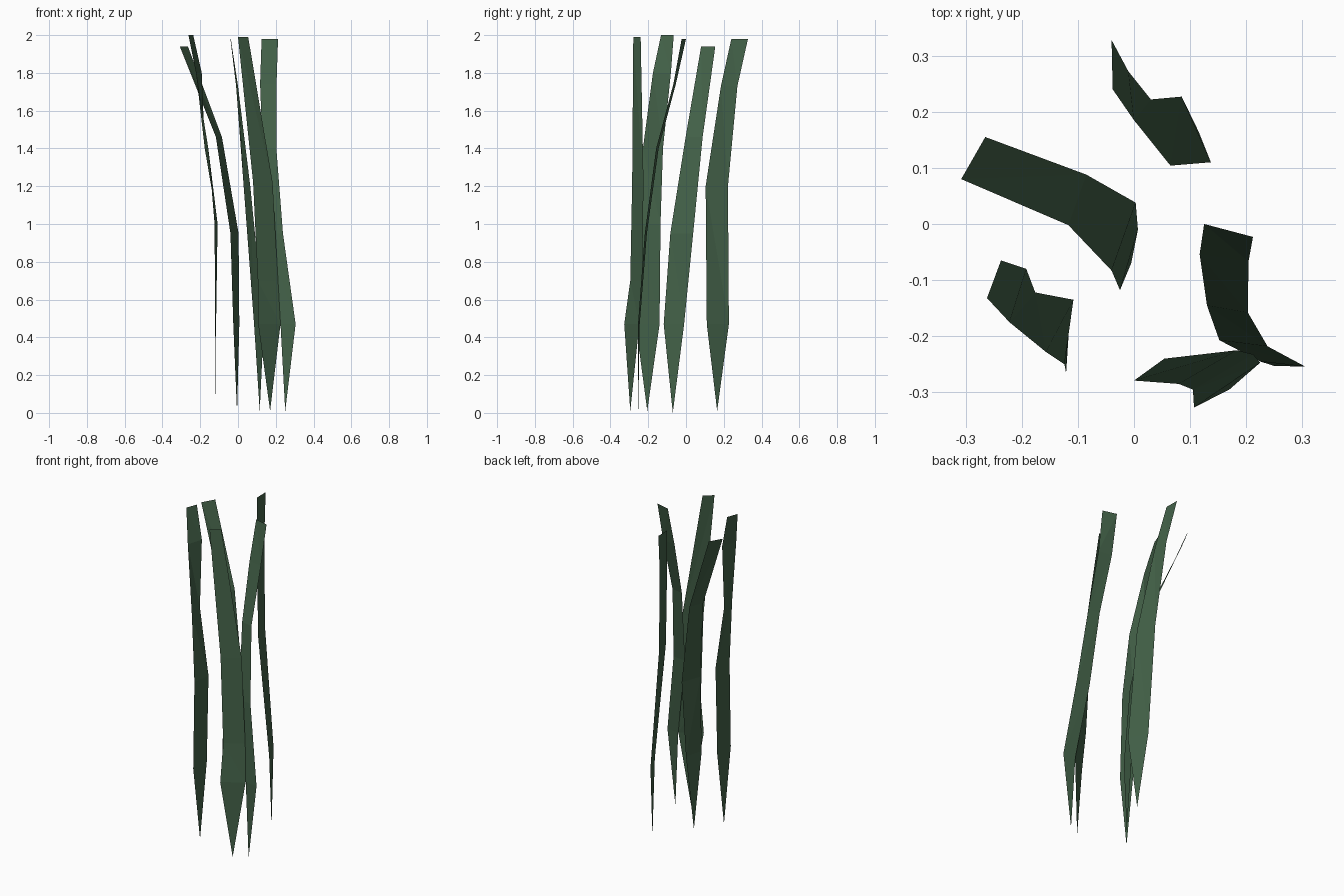
import bpy
import bmesh

# Remove the default cube
cube = bpy.data.objects.get("Cube")
if cube:
    bpy.data.objects.remove(cube, do_unlink=True)

# Single leaf colour
green = bpy.data.materials.new("dark_leaf_green")
leaf_colour = (0.055, 0.118, 0.064, 1.0)
green.diffuse_color = leaf_colour
green.use_nodes = True
shader = green.node_tree.nodes["Principled BSDF"]
shader.inputs["Base Color"].default_value = leaf_colour
shader.inputs["Roughness"].default_value = 0.9


def make_blade(name, tip, rungs):
    """Folded flat ribbon: a pointed tip, then rungs of (height, edge, edge)."""
    bm = bmesh.new()
    point = bm.verts.new(tip)
    previous = None
    for height, first, second in rungs:
        a = bm.verts.new((*first, height))
        b = bm.verts.new((*second, height))
        if previous is None:
            bm.faces.new((point, b, a))
        else:
            lower_a, lower_b = previous
            bm.faces.new((lower_a, lower_b, a))
            bm.faces.new((lower_b, b, a))
        previous = (a, b)
    mesh = bpy.data.meshes.new(name)
    bm.to_mesh(mesh)
    bm.free()
    mesh.materials.append(green)
    blade = bpy.data.objects.new(name, mesh)
    bpy.context.collection.objects.link(blade)
    return blade


# Blade at the back, leaning backward
make_blade("back_blade", (.115, .165, .01), [
    (.47, (.137, .11), (.085, .227)),
    (1.2, (.065, .104), (.03, .222)),
    (1.73, (0, .185), (-.01, .272)),
    (1.98, (-.038, .24), (-.04, .328)),
])

# Central blade, bending far to the right side
make_blade("centre_blade", (-.005, -.07, 0), [
    (.47, (-.025, -.118), (.007, -.01)),
    (.95, (-.04, -.083), (.003, .038)),
    (1.46, (-.117, -.002), (-.085, .088)),
    (1.94, (-.308, .08), (-.265, .155)),
])

# Twisting blade at the front right
make_blade("front_right_blade", (-.117, -.205, .01), [
    (.47, (-.121, -.266), (-.116, -.14)),
    (1, (-.124, -.25), (-.108, -.135)),
    (1.4, (-.157, -.228), (-.176, -.122)),
    (1.8, (-.222, -.175), (-.192, -.08)),
    (2, (-.262, -.132), (-.237, -.065)),
])

# Blade on the left, leaning backward
make_blade("left_blade", (.25, -.253, .01), [
    (.47, (.225, -.245), (.305, -.254)),
    (.95, (.152, -.207), (.238, -.218)),
    (1.4, (.13, -.145), (.203, -.158)),
    (1.74, (.117, -.054), (.204, -.067)),
    (1.98, (.125, 0), (.212, -.023)),
])

# Foremost blade
make_blade("front_blade", (.17, -.295, .01), [
    (.47, (.107, -.327), (.225, -.247)),
    (.7, (.105, -.295), (.212, -.232)),
    (1.22, (.08, -.285), (.183, -.225)),
    (1.99, (0, -.279), (.054, -.24)),
])
